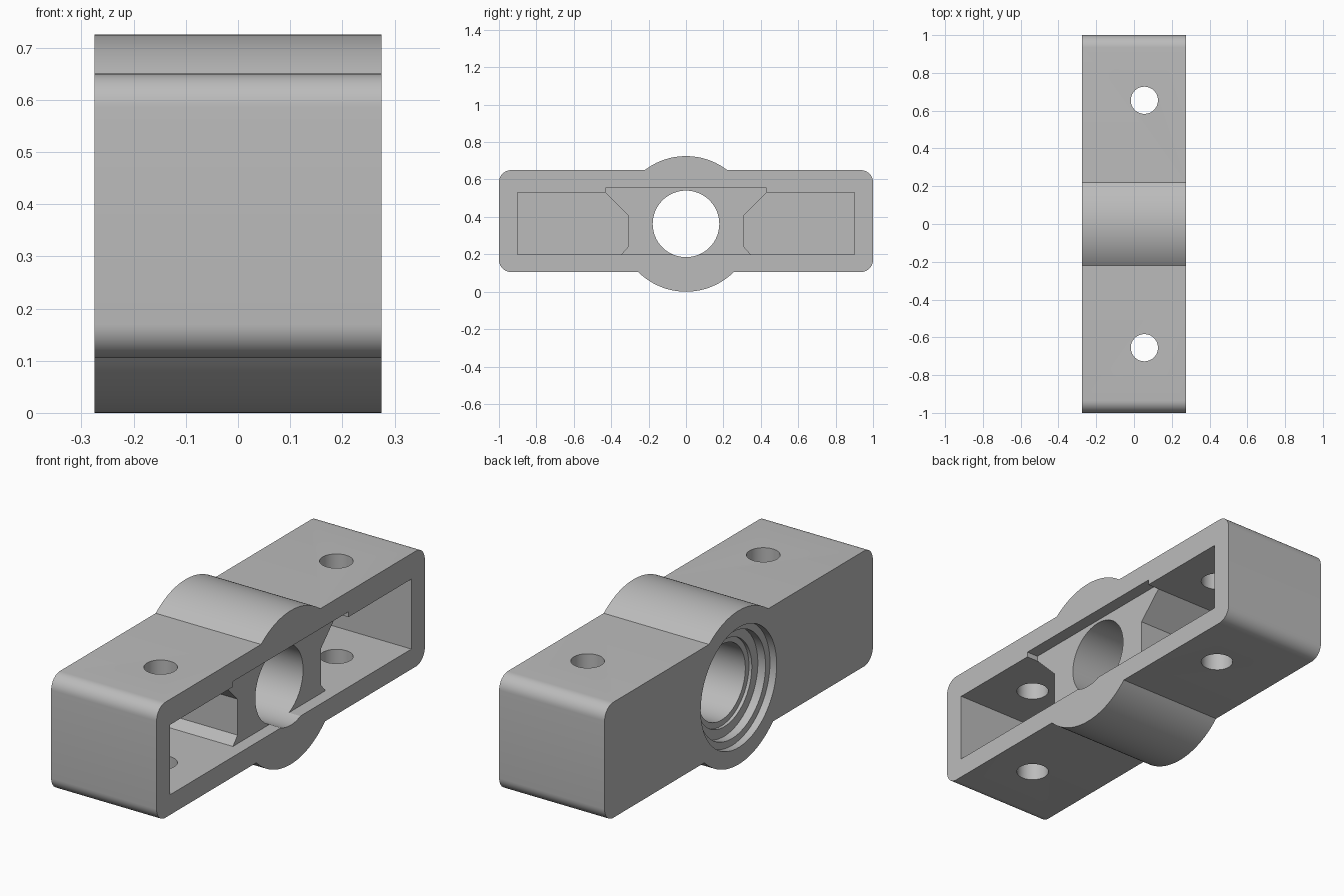
import bpy, bmesh, math

cube = bpy.data.objects.get("Cube")
if cube:
    bpy.data.objects.remove(cube, do_unlink=True)

HALF_X = 0.275       # half thickness of the block
MID_Z = 0.3625       # height of the bore axis
LOW, HIGH = 0.105, 0.65
HUB_R = 0.3625
FLOOR_X = -0.165     # depth of the side pockets

grey = bpy.data.materials.new("plain grey")
grey.use_nodes = True
grey.diffuse_color = (0.5, 0.5, 0.5, 1)
grey.node_tree.nodes["Principled BSDF"].inputs["Base Color"].default_value = (0.5, 0.5, 0.5, 1)


def prism(name, outline, a, b, axis="x"):
    """Extrude a closed 2D outline from a to b along x (outline is y, z) or z (x, y)."""
    place = (lambda p, t: (t, p[0], p[1])) if axis == "x" else (lambda p, t: (p[0], p[1], t))
    bm = bmesh.new()
    face = bm.faces.new([bm.verts.new(place(p, a)) for p in outline])
    grown = bmesh.ops.extrude_face_region(bm, geom=[face])
    shift = (b - a, 0, 0) if axis == "x" else (0, 0, b - a)
    verts = [g for g in grown["geom"] if isinstance(g, bmesh.types.BMVert)]
    bmesh.ops.translate(bm, verts=verts, vec=shift)
    bmesh.ops.recalc_face_normals(bm, faces=bm.faces)
    mesh = bpy.data.meshes.new(name)
    bm.to_mesh(mesh)
    bm.free()
    mesh.materials.append(grey)
    obj = bpy.data.objects.new(name, mesh)
    bpy.context.collection.objects.link(obj)
    return obj


def arc(cx, cy, r, start, end, steps):
    return [(cx + r * math.cos(start + (end - start) * i / steps),
             cy + r * math.sin(start + (end - start) * i / steps)) for i in range(steps + 1)]


def circle(cx, cy, r, steps=64):
    return arc(cx, cy, r, 0, math.tau, steps)[:-1]


# Body outline: rounded bar with a round hub swelling above and below
R = 0.065
top = math.asin((HIGH - MID_Z) / HUB_R)
bottom = math.asin((MID_Z - LOW) / HUB_R)
quarter = math.pi / 2
outline = arc(1 - R, LOW + R, R, -quarter, 0, 10)
outline += arc(1 - R, HIGH - R, R, 0, quarter, 10)
outline += arc(0, MID_Z, HUB_R, top, math.pi - top, 32)
outline += arc(R - 1, HIGH - R, R, quarter, math.pi, 10)
outline += arc(R - 1, LOW + R, R, math.pi, 3 * quarter, 10)
outline += arc(0, MID_Z, HUB_R, math.pi + bottom, math.tau - bottom, 32)
body = prism("bearing_block", outline, -HALF_X, HALF_X)

# Shallow recess over the open side, with a raised notch above the hub
recess = [(0.9, 0.2), (0.9, 0.53), (0.43, 0.53), (0.43, 0.555)]
recess += [(-y, z) for y, z in reversed(recess)]
cutters = [prism("recess_cutter", recess, 0.215, 0.4)]

# Deep pockets on both sides of the hub web
pocket = [(0.9, 0.2), (0.9, 0.53), (0.43, 0.53), (0.31, 0.41), (0.31, 0.24), (0.345, 0.2)]
for side in (-1, 1):
    cutters.append(prism("pocket_cutter", [(side * y, z) for y, z in pocket], FLOOR_X, 0.4))
    # Vertical bolt holes
    cutters.append(prism("bolt_hole_cutter", circle(0.055, side * 0.655, 0.072, 48), -0.1, 0.9, "z"))

# Through bore and stepped seat on the closed side
for radius, depth in ((0.178, 0.5), (0.205, -0.185), (0.25, -0.2), (0.283, -0.24)):
    cutters.append(prism("bore_cutter", circle(0, MID_Z, radius), -0.4, depth))

for cutter in cutters:
    cutter.hide_render = True
    mod = body.modifiers.new("cut", "BOOLEAN")
    mod.operation = "DIFFERENCE"
    mod.solver = "EXACT"
    mod.object = cutter

# Bake the cuts and drop the cutters
bpy.context.view_layer.update()
graph = bpy.context.evaluated_depsgraph_get()
final = bpy.data.meshes.new_from_object(body.evaluated_get(graph))
body.modifiers.clear()
body.data = final
for cutter in cutters:
    bpy.data.objects.remove(cutter, do_unlink=True)

bpy.ops.object.select_all(action="DESELECT")
body.select_set(True)
bpy.context.view_layer.objects.active = body
bpy.ops.object.shade_smooth_by_angle(angle=math.radians(25))
